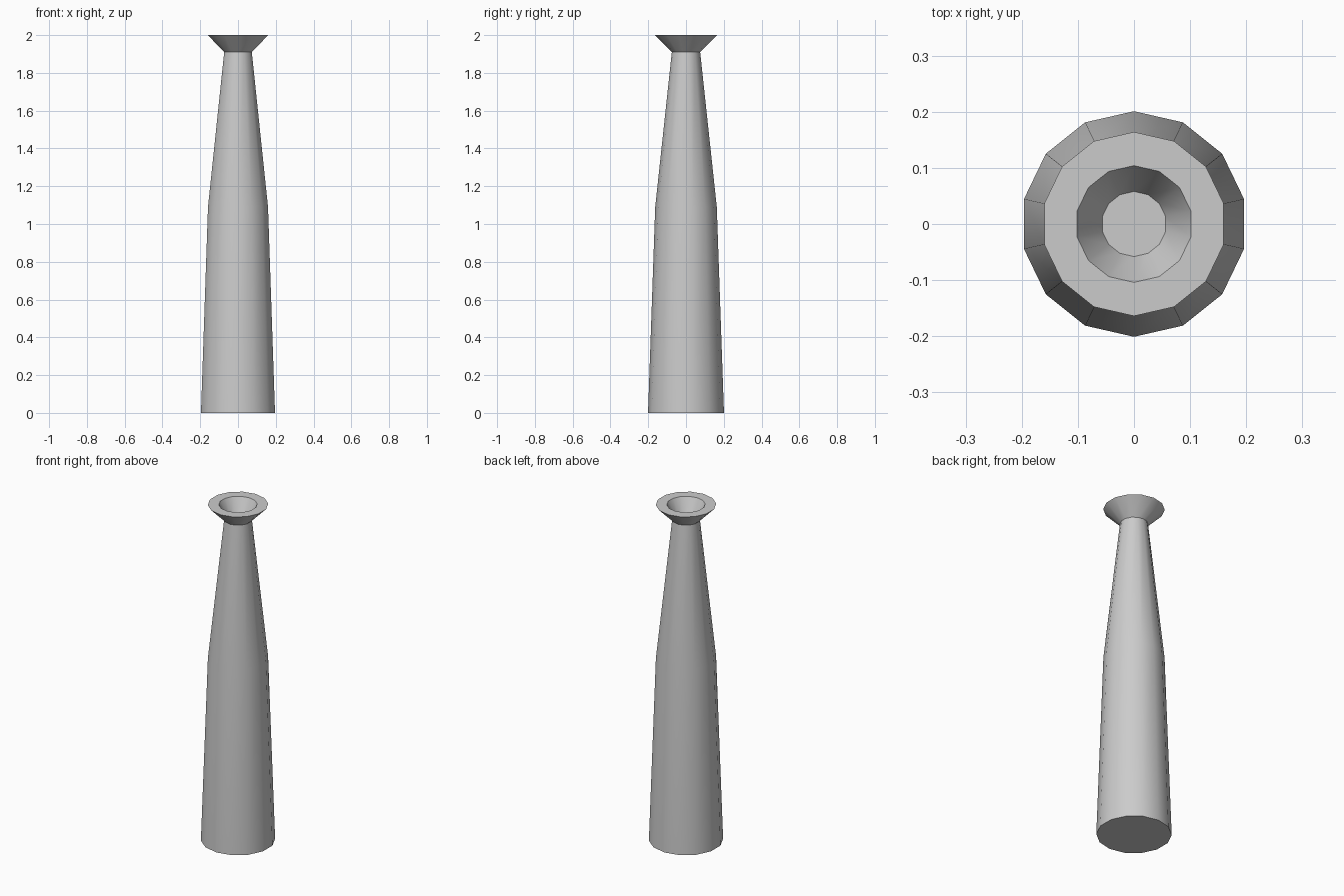
import bpy, bmesh, math

if "Cube" in bpy.data.objects:
    bpy.data.objects.remove(bpy.data.objects["Cube"])

SIDES = 14
# (radius, height) from the base, up the outside, over the rim and down into the mouth
PROFILE = [(0.201, 0.0), (0.163, 1.09), (0.075, 1.91), (0.164, 2.0),
           (0.104, 2.0), (0.058, 1.91)]

bm = bmesh.new()


def ring(r, z):
    verts = []
    for i in range(SIDES):
        a = math.pi / 2 + i * math.tau / SIDES
        verts.append(bm.verts.new((r * math.cos(a), r * math.sin(a), z)))
    return verts


# Lathed body with flared rim
rings = [ring(r, z) for r, z in PROFILE]
for low, high in zip(rings, rings[1:]):
    for i in range(SIDES):
        j = (i + 1) % SIDES
        bm.faces.new((low[i], low[j], high[j], high[i]))

# Base cap and floor of the mouth
bm.faces.new(rings[0][::-1])
bm.faces.new(rings[-1])
bmesh.ops.recalc_face_normals(bm, faces=bm.faces)

mesh = bpy.data.meshes.new("tapered_bottle")
bm.to_mesh(mesh)
bm.free()
bottle = bpy.data.objects.new("tapered_bottle", mesh)
bpy.context.collection.objects.link(bottle)

# Smooth sides, crisp rim, neck and base
bpy.context.view_layer.objects.active = bottle
bottle.select_set(True)
bpy.ops.object.shade_smooth_by_angle(angle=math.radians(30))
